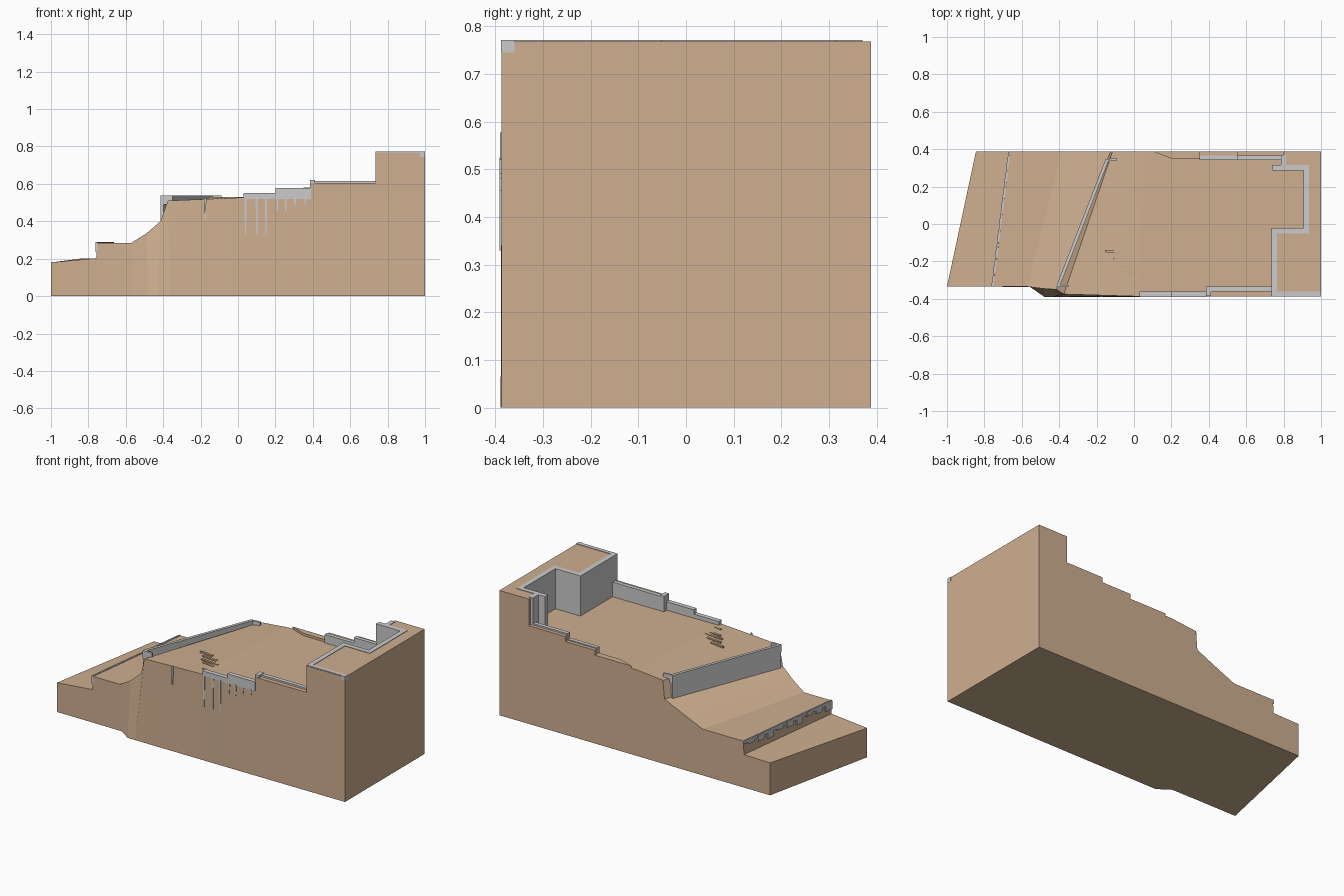
import bpy, bmesh
from mathutils import Vector

if "Cube" in bpy.data.objects:
    bpy.data.objects.remove(bpy.data.objects["Cube"])

earth = bpy.data.materials.new("earth")
earth.diffuse_color = (0.62, 0.43, 0.28, 1)
earth.use_nodes = True
earth.node_tree.nodes["Principled BSDF"].inputs["Base Color"].default_value = earth.diffuse_color


def make(name, bm, mat=None):
    bmesh.ops.recalc_face_normals(bm, faces=bm.faces[:])
    me = bpy.data.meshes.new(name)
    bm.to_mesh(me)
    bm.free()
    ob = bpy.data.objects.new(name, me)
    bpy.context.collection.objects.link(ob)
    if mat:
        me.materials.append(mat)
    return ob


def prism(name, pts, z0, z1, mat=None):
    """Vertical extrusion of an outline."""
    bm = bmesh.new()
    lo = [bm.verts.new((x, y, z0)) for x, y in pts]
    hi = [bm.verts.new((x, y, z1)) for x, y in pts]
    bm.faces.new(lo)
    bm.faces.new(hi)
    n = len(pts)
    for i in range(n):
        j = (i + 1) % n
        bm.faces.new((lo[i], lo[j], hi[j], hi[i]))
    return make(name, bm, mat)


def box(name, x0, x1, y0, y1, z0, z1, mat=None):
    return prism(name, [(x0, y0), (x1, y0), (x1, y1), (x0, y1)], z0, z1, mat)


def wall(name, path, w, z0, z1):
    """Mitred wall of constant width along a path."""
    p = [Vector(q) for q in path]
    left, right = [], []
    for i, q in enumerate(p):
        d = [(p[k + 1] - p[k]).normalized() for k in (i - 1, i) if 0 <= k < len(p) - 1]
        n = [Vector((-e.y, e.x)) for e in d]
        m = n[0] if len(n) == 1 else (n[0] + n[1]) / (1 + n[0].dot(n[1]))
        left.append(q + m * w / 2)
        right.append(q - m * w / 2)
    return prism(name, [tuple(v) for v in left + right[::-1]], z0, z1)


# terraced hill: front top, front foot (x, y), back top at each station
stations = [
    ((-1, -.335, .18), (-1, -.335), (-.845, .388, .2)),
    ((-.757, -.335, .203), (-.757, -.335), (-.667, .388, .203)),
    ((-.752, -.335, .285), (-.752, -.335), (-.662, .388, .285)),
    ((-.57, -.335, .285), (-.555, -.337), (-.386, .388, .285)),
    ((-.49, -.345, .335), (-.48, -.389), (-.27, .388, .335)),
    ((-.415, -.35, .40), (-.43, -.389), (-.125, .388, .40)),
    ((-.375, -.375, .51), (-.36, -.389), (-.115, .388, .513)),
    ((.02, -.387, .527), (.02, -.389), (.06, .388, .53)),
    ((.2, -.387, .525), (.2, -.389), (.2, .388, .53)),
    ((1, -.387, .525), (1, -.387), (1, .388, .525)),
]
bm = bmesh.new()
rings = []
for ft, ff, bt in stations:
    rings.append([bm.verts.new(v) for v in
                  (ft, bt, (bt[0], bt[1], 0), (ff[0], ff[1], 0))])
for a, b in zip(rings, rings[1:]):
    for i in range(4):
        j = (i + 1) % 4
        bm.faces.new((a[i], a[j], b[j], b[i]))
bm.faces.new(rings[0])
bm.faces.new(rings[-1])
make("hill", bm, earth)

# raised ground on top of the hill
F = .525
prism("high_ground", [(.738, -.387), (1, -.387), (1, .388), (.8, .388), (.8, .31),
                      (.925, .31), (.925, -.03), (.738, -.03)], F, .769, earth)
box("front_bank", .39, .738, -.387, -.355, F, .605, earth)
box("back_bank_high", .55, .8, .36, .388, F, .605, earth)
box("back_bank_mid", .35, .55, .36, .388, F, .574, earth)
prism("back_bank_low", [(.1, .388), (.2, .35), (.35, .35), (.35, .388)], F, .544, earth)

# tall retaining wall around the upper level
wall("upper_retaining_wall", [(.75, -.384), (.75, -.037), (.92, -.037),
                              (.92, .3), (.74, .3)], .03, F, .772)
box("upper_back_wall", .785, .812, .3, .37, F, .772)
box("upper_front_coping", .75, 1, -.384, -.36, .75, .772)
box("corner_stone", .974, 1.001, -.388, -.36, .745, .772)

# low stepped parapets on both long sides
for name, x0, x1, y0, y1, z in [
        ("front_parapet_low", .03, .2, -.39, -.362, .55),
        ("front_parapet_mid", .2, .39, -.39, -.362, .577),
        ("front_parapet_post", .385, .412, -.384, -.335, .62),
        ("front_parapet_high", .41, .74, -.36, -.335, .615),
        ("back_parapet_mid", .35, .55, .342, .366, .58),
        ("back_parapet_high", .55, .79, .342, .366, .614),
        ("back_parapet_post", .74, .765, .285, .315, .7)]:
    box(name, x0, x1, y0, y1, .52, z)

# slanted wall above the slope, with short returns
wall("slope_wall", [(-.407, -.335), (-.143, .345)], .018, .395, .537)
wall("slope_wall_front_return", [(-.413, -.332), (-.35, -.332)], .012, .49, .537)
wall("slope_wall_back_return", [(-.15, .34), (-.09, .347)], .012, .49, .537)

# broken stone edging on the lowest step
a, b = Vector((-.757, -.335)), Vector((-.667, .385))
wall("step_coping", [a, b], .009, .268, .289)
for i in range(9):
    t = i / 9
    wall("step_stone", [a.lerp(b, t), a.lerp(b, t + .07)], .012, .235 + .012 * (i % 3), .287)

# tapering streaks hanging down the front face
for x, z in [(-.175, .41), (.04, .33), (.1, .33), (.15, .33),
             (.21, .46), (.255, .455), (.305, .48), (.36, .49)]:
    bm = bmesh.new()
    top = [bm.verts.new((x + dx, y, .525)) for dx, y in
           ((-.006, -.385), (.006, -.385), (.006, -.391), (-.006, -.391))]
    tip = [bm.verts.new((x + dx, y, z)) for dx, y in
           ((-.003, -.387), (.003, -.387), (.003, -.391), (-.003, -.391))]
    bm.faces.new(top)
    bm.faces.new(tip)
    for i in range(4):
        j = (i + 1) % 4
        bm.faces.new((top[i], top[j], tip[j], tip[i]))
    make("wall_streak", bm)

# thin rock ledges breaking the plateau surface
for x, y, w in [(-.03, -.23, .12), (-.02, -.26, .08), (-.06, -.19, .1),
                (-.11, -.15, .09), (.01, -.33, .05)]:
    prism("rock_ledge", [(x - w / 2, y), (x + w / 2, y - .012),
                         (x + w / 2, y + .004), (x - w / 2, y + .012)], .51, .53, earth)
